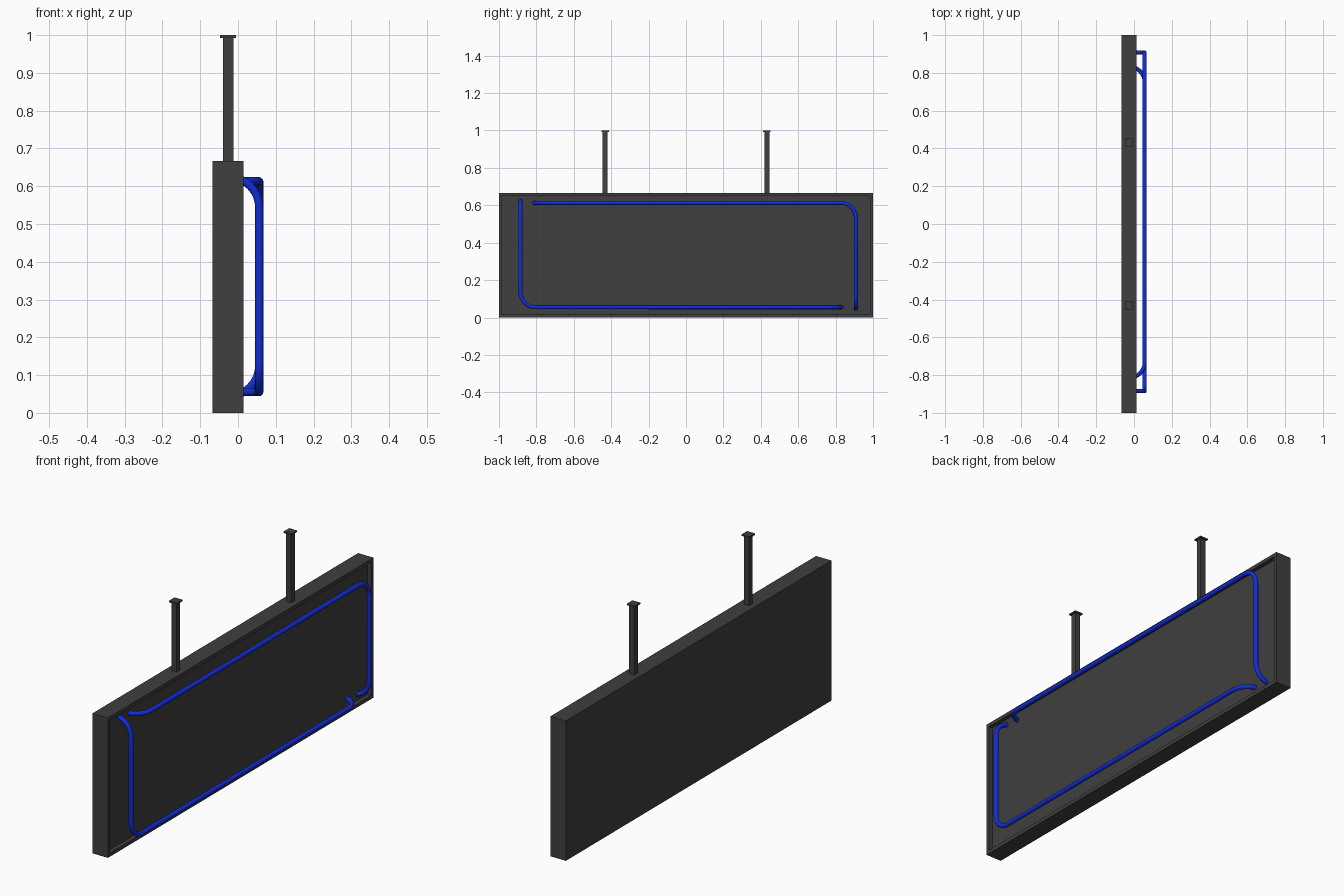
import bpy, bmesh, math
from mathutils import Vector

if "Cube" in bpy.data.objects:
    bpy.data.objects.remove(bpy.data.objects["Cube"])


def material(name, rgb):
    m = bpy.data.materials.new(name)
    m.diffuse_color = (*rgb, 1)
    m.use_nodes = True
    m.node_tree.nodes["Principled BSDF"].inputs["Base Color"].default_value = m.diffuse_color
    return m


GREY = material("dark grey", (0.05, 0.05, 0.05))
BLUE = material("neon blue", (0.006, 0.027, 0.70))


def finish(name, bm, mat):
    bmesh.ops.recalc_face_normals(bm, faces=bm.faces)
    me = bpy.data.meshes.new(name)
    bm.to_mesh(me)
    bm.free()
    me.materials.append(mat)
    ob = bpy.data.objects.new(name, me)
    bpy.context.collection.objects.link(ob)
    return ob


def add_box(bm, lo, hi):
    verts = bmesh.ops.create_cube(bm, size=1)["verts"]
    for v in verts:
        v.co = Vector([(a + b) / 2 + c * (b - a) for a, b, c in zip(lo, hi, v.co)])


# Sign cabinet: box with a rim and a recessed front panel on +x
bm = bmesh.new()
add_box(bm, (-0.067, -1, 0), (0.0145, 1, 0.667))
bm.normal_update()
face = max(bm.faces, key=lambda f: f.normal.x)
bmesh.ops.inset_individual(bm, faces=[face], thickness=0.024)
wall = bmesh.ops.extrude_discrete_faces(bm, faces=[face])["faces"][0]
for v in wall.verts:
    v.co.x -= 0.02
finish("sign_cabinet", bm, GREY)

# Hanging posts with ceiling plates
for side, y in (("left", -0.432), ("right", 0.432)):
    bm = bmesh.new()
    add_box(bm, (-0.0395, y - 0.0135, 0.66), (-0.0125, y + 0.0135, 0.994))
    add_box(bm, (-0.047, y - 0.021, 0.993), (-0.005, y + 0.021, 1.0))
    finish(f"hanging_post_{side}", bm, GREY)


def rounded_path(corners, radius, steps=8):
    """Polyline through corners, each right angle replaced by an arc."""
    pts = [corners[0]]
    for a, b, c in zip(corners, corners[1:], corners[2:]):
        u, w = (a - b).normalized(), (c - b).normalized()
        centre = b + (u + w) * radius
        for i in range(steps + 1):
            t = i / steps * math.pi / 2
            pts.append(centre - w * radius * math.cos(t) - u * radius * math.sin(t))
    pts.append(corners[-1])
    return pts


def tube(name, corners, radius=0.0108, sides=12):
    pts = rounded_path([Vector(c) for c in corners], 0.08)
    cu = bpy.data.curves.new(name, "CURVE")
    cu.dimensions = "3D"
    sp = cu.splines.new("POLY")
    sp.points.add(len(pts) - 1)
    for p, co in zip(sp.points, pts):
        p.co = (*co, 1)
    cu.bevel_depth = radius
    cu.bevel_resolution = sides // 2 - 2
    cu.use_fill_caps = True
    tmp = bpy.data.objects.new(name + "_path", cu)
    bpy.context.collection.objects.link(tmp)
    bpy.context.view_layer.update()
    me = bpy.data.meshes.new_from_object(tmp.evaluated_get(bpy.context.evaluated_depsgraph_get()))
    bpy.data.objects.remove(tmp)
    me.name = name
    me.materials.clear()
    me.materials.append(BLUE)
    ob = bpy.data.objects.new(name, me)
    bpy.context.collection.objects.link(ob)
    bpy.ops.object.select_all(action="DESELECT")
    ob.select_set(True)
    bpy.context.view_layer.objects.active = ob
    bpy.ops.object.shade_smooth_by_angle(angle=math.radians(40))


# Two L-shaped neon tubes, ends bending back into the panel
X, BACK = 0.0562, -0.026
tube("upper_neon_tube", [(BACK, -0.813, 0.613), (X, -0.813, 0.613), (X, 0.908, 0.613),
                         (X, 0.908, 0.045), (BACK, 0.908, 0.045)])
tube("lower_neon_tube", [(BACK, 0.832, 0.055), (X, 0.832, 0.055), (X, -0.885, 0.055),
                         (X, -0.885, 0.624), (BACK, -0.885, 0.624)])
